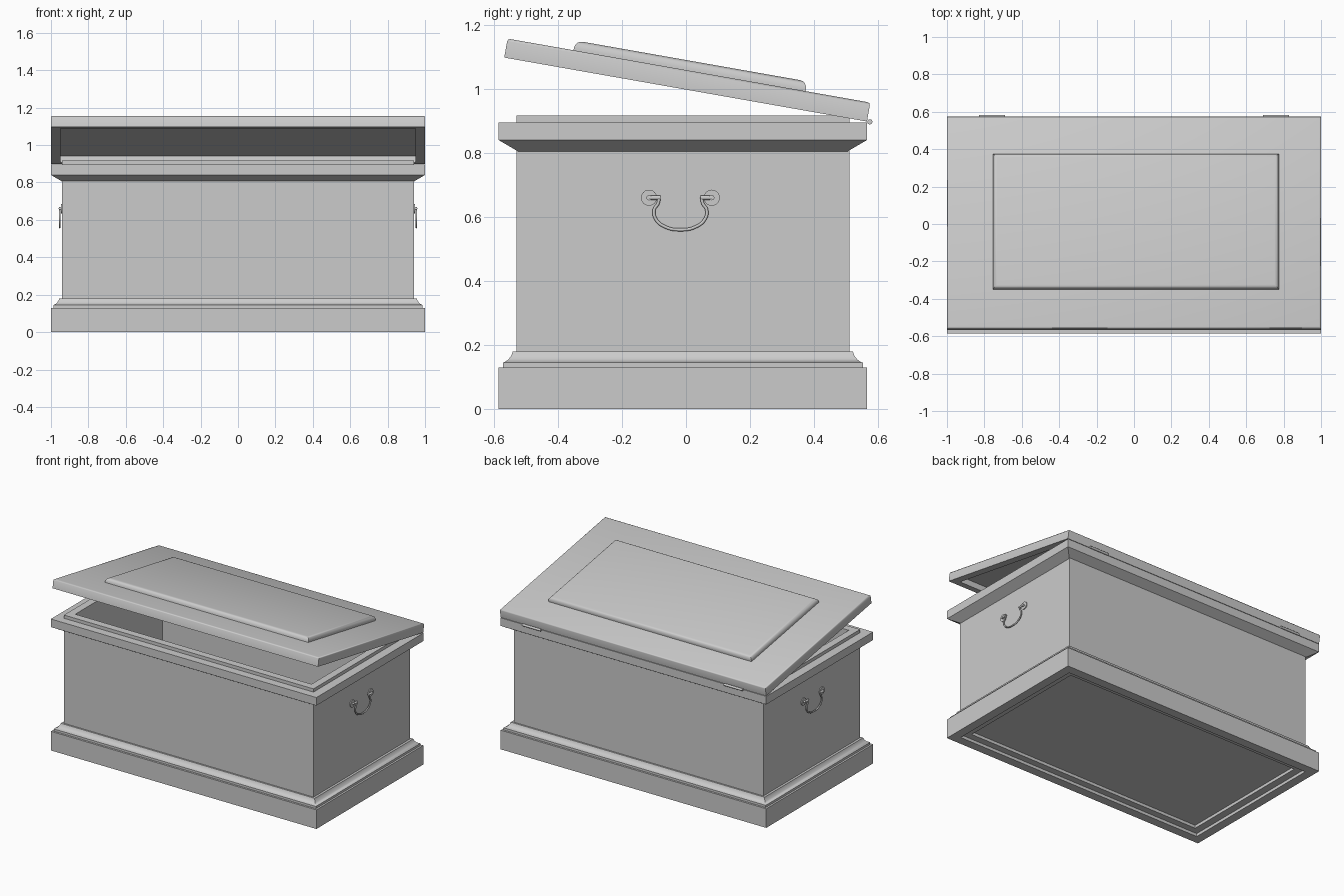
import bpy
import math
from mathutils import Vector

if "Cube" in bpy.data.objects:
    bpy.data.objects.remove(bpy.data.objects["Cube"], do_unlink=True)

GREY = (0.6, 0.6, 0.6, 1.0)
grey = bpy.data.materials.new("plain grey")
grey.use_nodes = True
grey.diffuse_color = GREY
grey.node_tree.nodes["Principled BSDF"].inputs["Base Color"].default_value = GREY


def finish(obj, name, smooth_angle=None):
    obj.name = name
    obj.data.materials.clear()
    obj.data.materials.append(grey)
    if smooth_angle:
        bpy.ops.object.select_all(action="DESELECT")
        obj.select_set(True)
        bpy.context.view_layer.objects.active = obj
        bpy.ops.object.shade_smooth_by_angle(angle=math.radians(smooth_angle))
    return obj


def mitred(name, centre, half, profile, closed=False, smooth=None):
    """Run an (inset, height) profile round a rectangle; close it or cap both ends."""
    verts, faces = [], []
    for inset, z in profile:
        for sx, sy in ((-1, -1), (1, -1), (1, 1), (-1, 1)):
            verts.append((centre[0] + sx * (half[0] - inset),
                          centre[1] + sy * (half[1] - inset), z))
    n = len(profile)
    for i in range(n if closed else n - 1):
        a, b = 4 * i, 4 * ((i + 1) % n)
        for k in range(4):
            m = (k + 1) % 4
            faces.append((a + k, a + m, b + m, b + k))
    if not closed:
        faces += [(3, 2, 1, 0), tuple(range(4 * n - 4, 4 * n))]
    mesh = bpy.data.meshes.new(name)
    mesh.from_pydata(verts, [], faces)
    obj = bpy.data.objects.new(name, mesh)
    bpy.context.collection.objects.link(obj)
    bpy.context.view_layer.objects.active = obj
    obj.select_set(True)
    bpy.ops.object.mode_set(mode="EDIT")
    bpy.ops.mesh.select_all(action="SELECT")
    bpy.ops.mesh.normals_make_consistent(inside=False)
    bpy.ops.object.mode_set(mode="OBJECT")
    obj.select_set(False)
    return finish(obj, name, smooth)


def rod(name, p, q, radius, sides=24):
    p, q = Vector(p), Vector(q)
    bpy.ops.mesh.primitive_cylinder_add(vertices=sides, radius=radius,
                                        depth=(q - p).length, location=(p + q) / 2)
    obj = bpy.context.object
    obj.rotation_euler = (q - p).to_track_quat("Z", "Y").to_euler()
    return finish(obj, name, 40)


def tube(name, points, radius):
    curve = bpy.data.curves.new(name, "CURVE")
    curve.dimensions = "3D"
    curve.bevel_depth = radius
    curve.bevel_resolution = 3
    curve.use_fill_caps = True
    spline = curve.splines.new("BEZIER")
    spline.bezier_points.add(len(points) - 1)
    for bp, co in zip(spline.bezier_points, points):
        bp.co = co
        bp.handle_left_type = bp.handle_right_type = "AUTO"
    obj = bpy.data.objects.new(name, curve)
    bpy.context.collection.objects.link(obj)
    bpy.ops.object.select_all(action="DESELECT")
    obj.select_set(True)
    bpy.context.view_layer.objects.active = obj
    bpy.ops.object.convert(target="MESH")
    return finish(bpy.context.object, name, 50)


# Chest box, hollow above and slightly recessed below
MID = (0, -0.01)
OUTER = (1, 0.575)
mitred("chest_body", MID, (0.94, 0.52),
       [(0.05, 0.06), (0.05, 0.917), (0, 0.917), (0, 0.02), (0.05, 0.02), (0.05, 0.04)])

# Plinth, its moulding and the top collar
mitred("plinth", MID, OUTER, [(0, 0), (0, 0.13), (0.06, 0.13), (0.06, 0)], closed=True)
mitred("plinth_moulding", MID, OUTER,
       [(0.06, 0.13), (0.013, 0.13), (0.013, 0.145), (0.023, 0.149), (0.032, 0.157),
        (0.04, 0.168), (0.044, 0.18), (0.06, 0.18)], closed=True, smooth=32)
mitred("top_collar", MID, OUTER,
       [(0.06, 0.805), (0, 0.84), (0, 0.895), (0.06, 0.895)], closed=True)

# Lid and raised panel, built flat with the hinge line as origin, then tilted
lid = mitred("lid", (0, -0.575), OUTER,
             [(0.05, 0.036), (0.05, 0), (0, 0), (0, 0.052), (0.003, 0.058), (0.009, 0.06)],
             smooth=50)
panel = mitred("lid_panel", (0.01, -0.573), (0.765, 0.368),
               [(0, 0.055), (0, 0.067), (0.002, 0.076), (0.007, 0.084),
                (0.014, 0.089), (0.023, 0.091)], smooth=40)
for part in (lid, panel):
    part.location = (0, 0.565, 0.898)
    part.rotation_euler.x = math.radians(-10)

for side, label in ((1, "left"), (-1, "right")):
    # Hinge knuckles at the back
    rod(label + "_hinge", (side * 0.69, 0.574, 0.897), (side * 0.83, 0.574, 0.897), 0.008)

    # Drop handle: two roses, two pins and a bail
    mid_y = -0.0175
    for end, place in ((-1, "front"), (1, "back")):
        y = mid_y + end * 0.098
        rod(f"{label}_{place}_rose", (side * 0.938, y, 0.66), (side * 0.946, y, 0.66), 0.025)
        rod(f"{label}_{place}_post", (side * 0.944, y, 0.66), (side * 0.958, y, 0.66), 0.008)
        rod(f"{label}_{place}_pin", (side * 0.952, y, 0.66),
            (side * 0.952, mid_y + end * 0.062, 0.66), 0.007)
    half = [(0.066, 0.662), (0.07, 0.642), (0.082, 0.622), (0.076, 0.592), (0.045, 0.568)]
    path = [(-y, z) for y, z in half] + [(0, 0.56)] + half[::-1]
    tube(label + "_handle_bail", [(side * 0.953, mid_y + y, z) for y, z in path], 0.005)
